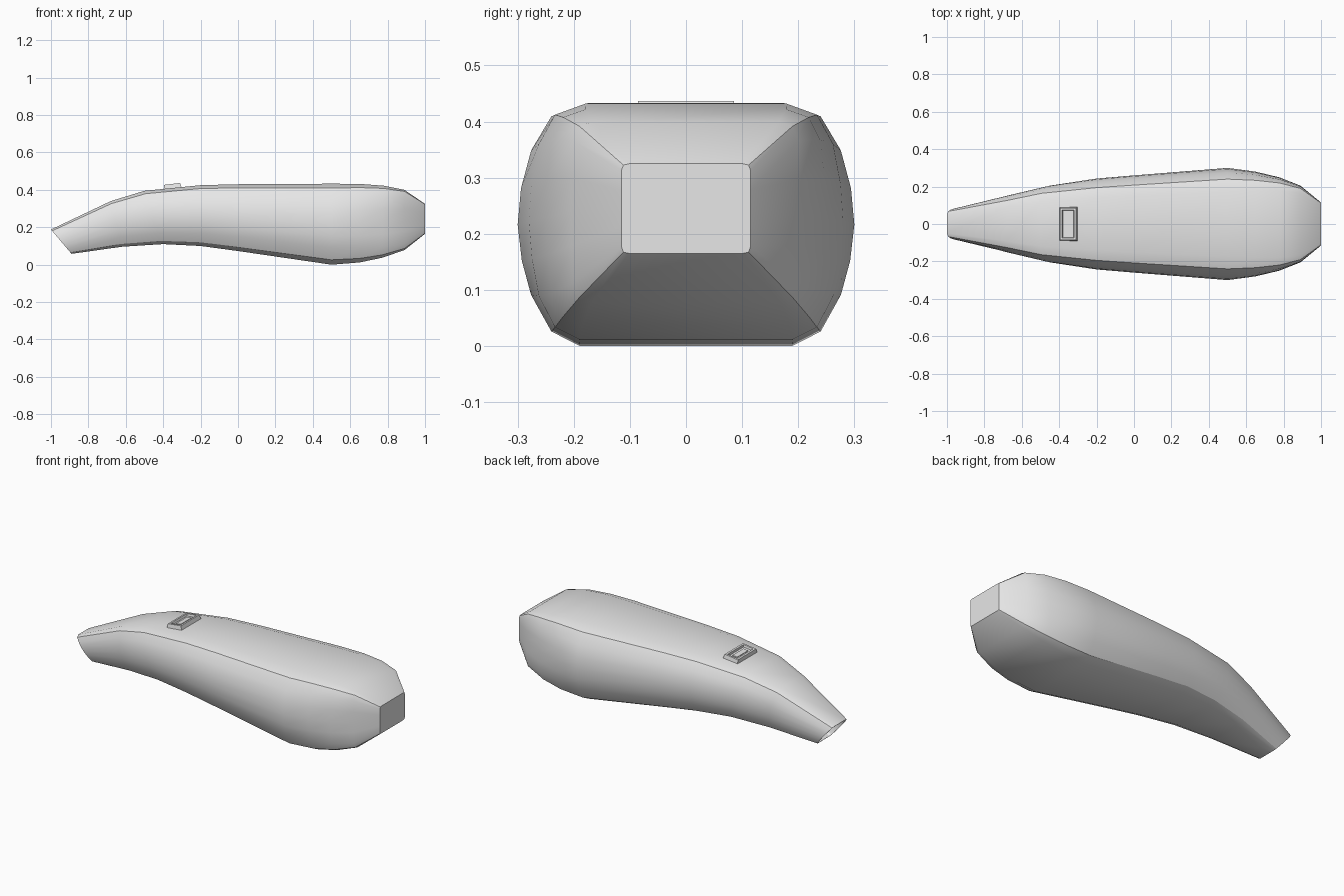
import bpy, bmesh, math
from mathutils import Vector, Matrix

if "Cube" in bpy.data.objects:
    bpy.data.objects.remove(bpy.data.objects["Cube"])

grey = bpy.data.materials.new("light grey")
grey.diffuse_color = (0.8, 0.8, 0.8, 1)
grey.use_nodes = True
grey.node_tree.nodes["Principled BSDF"].inputs["Base Color"].default_value = grey.diffuse_color


def finish(bm, name):
    bmesh.ops.recalc_face_normals(bm, faces=bm.faces)
    me = bpy.data.meshes.new(name)
    bm.to_mesh(me)
    bm.free()
    ob = bpy.data.objects.new(name, me)
    bpy.context.collection.objects.link(ob)
    me.materials.append(grey)
    return ob


# Half cross-sections (width, height), top to bottom: bulged body and squarer end
BULGED = [(.58, 1), (.8, .89), (.92, .61), (.98, .3), (1, 0),
          (.975, -.3), (.92, -.58), (.8, -.88), (.63, -1)]
SQUARE = [(.88, 1), (.97, .97), (1, .85), (1, .4), (1, 0),
          (1, -.4), (1, -.85), (.97, -.97), (.88, -1)]

# Stations: top x, top z, bottom x, bottom z, half width, squareness
STATIONS = [
    (-1.0, .188, -.89, .058, .084, 0),
    (-.68, .34, -.62, .096, .158, 0),
    (-.5, .395, -.4, .11, .205, 0),
    (-.2, .425, -.2, .1, .243, 0),
    (.0, .43, .0, .073, .26, 0),
    (.5, .433, .5, .0, .3, 0),
    (.65, .432, .65, .012, .28, .2),
    (.78, .422, .77, .037, .25, .45),
    (.89, .4, .89, .078, .205, .75),
    (1.0, .325, 1.0, .165, .115, 1),
]


def ring(bm, tx, tz, bx, bz, hw, sq):
    half = [Vector(a).lerp(Vector(b), sq) for a, b in zip(BULGED, SQUARE)]
    pts = [(p.x, p.y) for p in half] + [(-p.x, p.y) for p in reversed(half)]
    top, bot = Vector((tx, 0, tz)), Vector((bx, 0, bz))
    return [bm.verts.new(bot.lerp(top, (v + 1) / 2) + Vector((0, u * hw, 0)))
            for u, v in pts]


# Body: loft through the stations, with a hollow slanted tip
bm = bmesh.new()
rings = [ring(bm, *s) for s in STATIONS]
n = len(rings[0])
for a, b in zip(rings, rings[1:]):
    for i in range(n):
        j = (i + 1) % n
        bm.faces.new((a[i], a[j], b[j], b[i]))
tip = bm.faces.new(rings[0])
bm.faces.new(rings[-1])
bmesh.ops.recalc_face_normals(bm, faces=bm.faces)
bmesh.ops.inset_region(bm, faces=[tip], thickness=.006)
deep = bmesh.ops.extrude_face_region(bm, geom=[tip])
bmesh.ops.translate(bm, vec=(.05, 0, .02),
                    verts=[v for v in deep["geom"] if isinstance(v, bmesh.types.BMVert)])
bmesh.ops.delete(bm, geom=[tip], context='FACES')
body = finish(bm, "body")
bpy.context.view_layer.objects.active = body
body.select_set(True)
bpy.ops.object.shade_smooth_by_angle(angle=math.radians(30))


# Switch: bevelled frame with a recess, and a slider inside it
def tapered_box(bm, sx, sy, z0, z1, taper):
    lo = [bm.verts.new((x * sx, y * sy, z0)) for x, y in ((-1, -1), (1, -1), (1, 1), (-1, 1))]
    hi = [bm.verts.new((v.co.x * (1 - taper / sx), v.co.y * (1 - taper / sy), z1)) for v in lo]
    for i in range(4):
        j = (i + 1) % 4
        bm.faces.new((lo[i], lo[j], hi[j], hi[i]))
    bm.faces.new(lo[::-1])
    return bm.faces.new(hi)


place = Matrix.Translation((-.35, 0, .41)) @ Matrix.Rotation(math.radians(-7), 4, 'Y')
bm = bmesh.new()
top = tapered_box(bm, .05, .092, -.012, .022, .007)
bm.normal_update()
bmesh.ops.inset_region(bm, faces=[top], thickness=.016)
inner = bmesh.ops.inset_region(bm, faces=[top], thickness=.004, depth=-.012)
finish(bm, "switch_frame").matrix_world = place

bm = bmesh.new()
tapered_box(bm, .017, .052, .0, .014, .002)
finish(bm, "switch_slider").matrix_world = place
